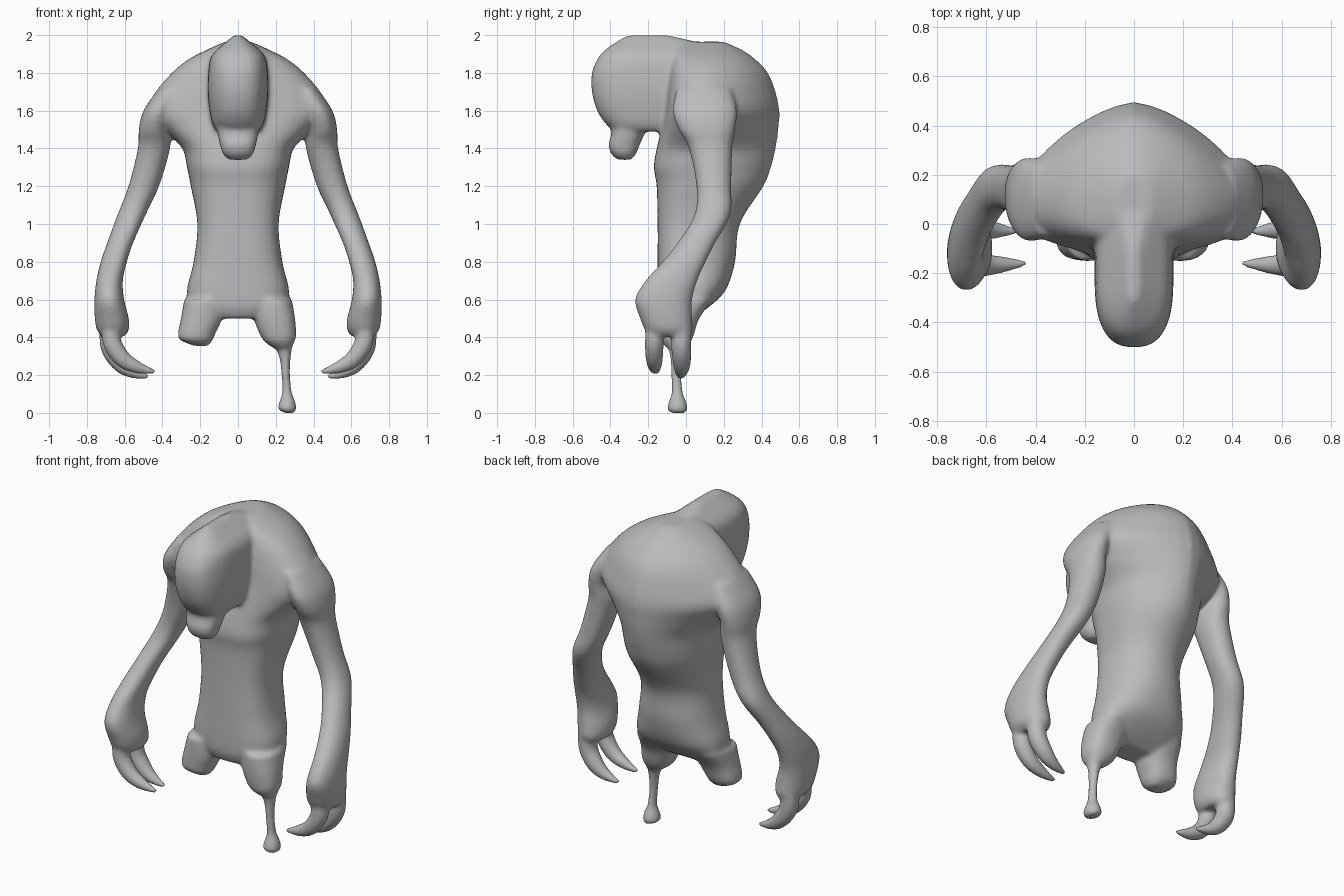
import bpy, bmesh, math
from mathutils import Vector

bm = bmesh.new()
SEG = 40


def skin(rings):
    """Bridge closed rings of points and cap both ends."""
    vs = [[bm.verts.new(p) for p in r] for r in rings]
    n = len(vs[0])
    for a, b in zip(vs, vs[1:]):
        for i in range(n):
            bm.faces.new((a[i], a[(i + 1) % n], b[(i + 1) % n], b[i]))
    bm.faces.new(list(reversed(vs[0])))
    bm.faces.new(vs[-1])


def spline(rows, steps=5):
    """Catmull-Rom interpolation through rows of numbers."""
    out = []
    for i in range(len(rows) - 1):
        p0, p1 = rows[max(i - 1, 0)], rows[i]
        p2, p3 = rows[i + 1], rows[min(i + 2, len(rows) - 1)]
        for s in range(steps):
            t = s / steps
            out.append([0.5 * (2 * b + (c - a) * t + (2 * a - 5 * b + 4 * c - d) * t * t
                               + (3 * b - a - 3 * c + d) * t ** 3)
                        for a, b, c, d in zip(p0, p1, p2, p3)])
    out.append(list(rows[-1]))
    return out


def loft(rows, mirror=False):
    """Rows: z, x0, x1, y front, y middle, y back, front power, back power."""
    for side in ((1, -1) if mirror else (1,)):
        rings = []
        for z, x0, x1, yf, ym, yb, nf, nb in spline(rows):
            ring = []
            for k in range(SEG):
                a = 2 * math.pi * k / SEG
                c, s = math.cos(a), math.sin(a)
                n = nb if s > 0 else nf
                r = (abs(c) ** n + abs(s) ** n) ** (-1 / n)
                x = (x0 + x1) / 2 + (x1 - x0) / 2 * r * c
                y = ym + r * s * ((yb - ym) if s > 0 else (ym - yf))
                ring.append((side * x, y, z))
            rings.append(ring if side > 0 else ring[::-1])
        skin(rings)


def box_rows(rows, n=2.2):
    return [(z, x0, x1, y0, (y0 + y1) / 2, y1, n, n) for z, x0, x1, y0, y1 in rows]


def claw(path, side):
    """Tapered tube curving in the x-z plane."""
    pts = spline(path)
    rings = []
    for i, (x, y, z, r) in enumerate(pts):
        a, b = pts[max(i - 1, 0)], pts[min(i + 1, len(pts) - 1)]
        t = Vector((b[0] - a[0], 0, b[2] - a[2])).normalized()
        u = Vector((-t.z, 0, t.x))
        ring = []
        for k in range(16):
            an = 2 * math.pi * k / 16
            p = Vector((x, y, z)) + u * r * math.cos(an) + Vector((0, r * math.sin(an), 0))
            ring.append((p.x * side, p.y, p.z))
        rings.append(ring if side < 0 else ring[::-1])
    skin(rings)


# hunched torso with ridged back
torso = [(0.50, 0.16, -0.12, 0.03, 2.4), (0.56, 0.25, -0.145, 0.12, 2.4),
         (0.65, 0.27, -0.15, 0.21, 2.3), (0.8, 0.235, -0.15, 0.26, 2.2),
         (1.0, 0.215, -0.15, 0.285, 2.1), (1.2, 0.25, -0.155, 0.41, 1.9),
         (1.3, 0.27, -0.17, 0.45, 1.8), (1.4, 0.295, -0.155, 0.475, 1.7),
         (1.5, 0.39, -0.13, 0.49, 1.55), (1.6, 0.475, -0.11, 0.495, 1.5),
         (1.7, 0.435, -0.10, 0.475, 1.5), (1.8, 0.35, -0.09, 0.435, 1.6),
         (1.87, 0.265, -0.08, 0.37, 1.7), (1.92, 0.17, -0.07, 0.30, 1.8),
         (1.965, 0.07, -0.02, 0.2, 2.0)]
loft([(z, -w, w, f, 0.11 if z > 1.1 else 0.04, b, 2.8, n) for z, w, f, b, n in torso])

# head with gabled top and blunt face
head = [(1.49, 0.11, -0.38, 0.0), (1.53, 0.135, -0.425, 0.05), (1.6, 0.15, -0.47, 0.1),
        (1.7, 0.16, -0.498, 0.1), (1.8, 0.157, -0.498, 0.1), (1.87, 0.148, -0.47, 0.12),
        (1.91, 0.125, -0.44, 0.12), (1.95, 0.08, -0.39, 0.1), (2.0, 0.02, -0.31, -0.1)]
loft([(z, -w, w, f, -0.22, b, 2.6, 4) for z, w, f, b in head])

# snout
loft(box_rows([(1.56, -0.12, 0.12, -0.40, -0.2), (1.48, -0.108, 0.108, -0.395, -0.22),
               (1.42, -0.095, 0.095, -0.41, -0.245), (1.37, -0.08, 0.08, -0.395, -0.265),
               (1.34, -0.05, 0.05, -0.36, -0.29)][::-1], 2.6))

# arms and hands
loft(box_rows([(1.72, 0.28, 0.42, -0.05, 0.24), (1.6, 0.34, 0.50, -0.07, 0.27),
               (1.5, 0.365, 0.525, -0.04, 0.26), (1.4, 0.36, 0.53, 0.015, 0.245),
               (1.2, 0.418, 0.58, 0.055, 0.24), (1.05, 0.488, 0.638, 0.045, 0.235),
               (0.9, 0.555, 0.693, -0.045, 0.155), (0.8, 0.588, 0.727, -0.125, 0.105),
               (0.7, 0.61, 0.75, -0.215, 0.06), (0.6, 0.603, 0.76, -0.27, 0.033),
               (0.5, 0.578, 0.758, -0.243, 0.033), (0.44, 0.578, 0.748, -0.218, 0.035),
               (0.405, 0.60, 0.72, -0.19, 0.02)][::-1]), mirror=True)

# claws, two on each hand
for side in (1, -1):
    claw([(0.67, -0.165, 0.47, 0.05), (0.665, -0.168, 0.37, 0.05), (0.61, -0.168, 0.285, 0.045),
          (0.53, -0.165, 0.24, 0.032), (0.44, -0.16, 0.217, 0.01)], side)
    claw([(0.68, -0.025, 0.47, 0.055), (0.675, -0.025, 0.35, 0.053), (0.625, -0.022, 0.265, 0.047),
          (0.56, -0.025, 0.217, 0.033), (0.475, -0.03, 0.19, 0.01)], side)

# thigh stumps
loft(box_rows([(0.355, -0.23, -0.16, -0.09, -0.02), (0.385, -0.305, -0.135, -0.135, 0.02),
               (0.42, -0.318, -0.12, -0.145, 0.04), (0.5, -0.302, -0.085, -0.15, 0.07),
               (0.6, -0.285, -0.08, -0.15, 0.14)], 2.4))
loft(box_rows([(0.33, 0.21, 0.28, -0.085, -0.01), (0.37, 0.15, 0.295, -0.125, 0.02),
               (0.41, 0.118, 0.308, -0.14, 0.04), (0.5, 0.085, 0.302, -0.15, 0.07),
               (0.6, 0.08, 0.285, -0.15, 0.14)], 2.4))

# thin bone shank with knob foot
loft(box_rows([(0.0, 0.25, 0.295, -0.075, -0.01), (0.02, 0.214, 0.308, -0.098, 0.008),
               (0.06, 0.22, 0.302, -0.09, 0.0), (0.11, 0.235, 0.284, -0.076, -0.018),
               (0.2, 0.231, 0.275, -0.078, -0.024), (0.29, 0.22, 0.278, -0.082, -0.016),
               (0.37, 0.19, 0.29, -0.1, 0.0)], 2))

bmesh.ops.recalc_face_normals(bm, faces=bm.faces)
mesh = bpy.data.meshes.new("creature_parts")
bm.to_mesh(mesh)
bm.free()
body = bpy.data.objects.new("creature_body", mesh)
bpy.context.collection.objects.link(body)

# fuse the parts into one skin
rm = body.modifiers.new("fuse", 'REMESH')
rm.mode = 'VOXEL'
rm.voxel_size = 0.011
deps = bpy.context.evaluated_depsgraph_get()
fused = bpy.data.meshes.new_from_object(body.evaluated_get(deps))
body.modifiers.clear()
body.data = fused

# soften the joins, lightly on the thin lower parts
group = body.vertex_groups.new(name="soften")
for v in fused.vertices:
    group.add([v.index], min(1, max(0.12, (v.co.z - 0.34) / 0.1)), 'REPLACE')
sm = body.modifiers.new("soften", 'SMOOTH')
sm.factor = 0.5
sm.iterations = 14
sm.vertex_group = "soften"
for p in fused.polygons:
    p.use_smooth = True

skin_mat = bpy.data.materials.new("plain grey")
skin_mat.diffuse_color = (0.5, 0.5, 0.5, 1)
fused.materials.clear()
fused.materials.append(skin_mat)
